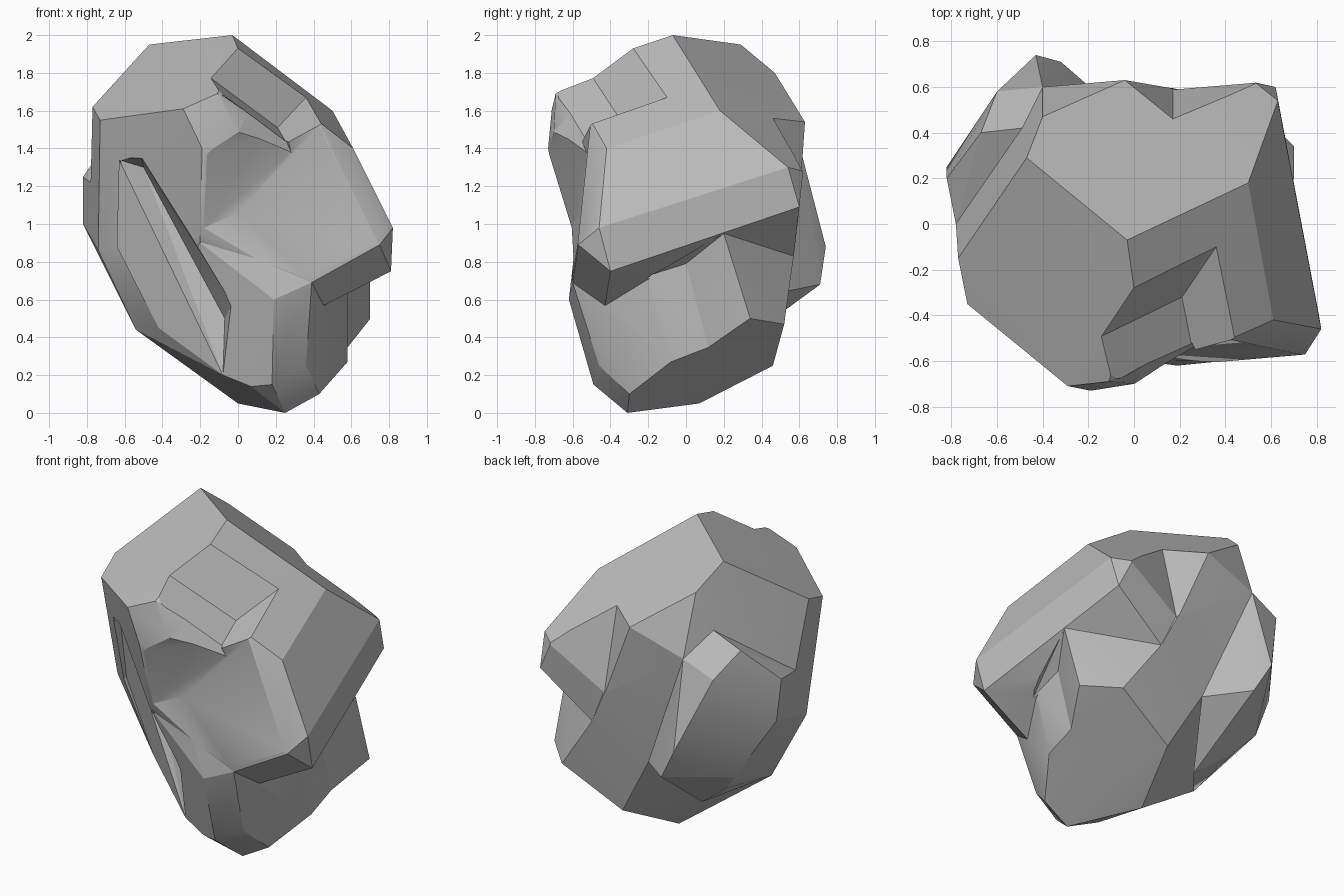
import bpy
import bmesh
import math
from mathutils import Vector

old = bpy.data.objects.get("Cube")
if old:
    bpy.data.objects.remove(old, do_unlink=True)

# One stone colour
stone = bpy.data.materials.new("stone_grey")
stone.use_nodes = True
colour = (.5, .5, .5, 1)
stone.diffuse_color = colour
stone.node_tree.nodes["Principled BSDF"].inputs["Base Color"].default_value = colour


def hull(name, points):
    """Make a faceted chunk that wraps tightly around the corner points."""
    bm = bmesh.new()
    for point in points:
        bm.verts.new(point)
    bmesh.ops.convex_hull(bm, input=bm.verts[:])
    loose = [v for v in bm.verts if not v.link_faces]
    bmesh.ops.delete(bm, geom=loose, context='VERTS')
    bmesh.ops.recalc_face_normals(bm, faces=bm.faces[:])
    mesh = bpy.data.meshes.new(name)
    bm.to_mesh(mesh)
    bm.free()
    mesh.materials.append(stone)
    obj = bpy.data.objects.new(name, mesh)
    bpy.context.scene.collection.objects.link(obj)
    return obj


def extruded(name, floor, direction):
    """Make a cutter whose floor follows the points and opens in one direction."""
    floor = [Vector(p) for p in floor]
    return hull(name, floor + [p + Vector(direction) for p in floor])


def combine(target, other, operation):
    """Apply one boolean step and remove the helper chunk."""
    other.hide_render = True
    step = target.modifiers.new("chisel", 'BOOLEAN')
    step.object = other
    step.operation = operation
    step.solver = 'EXACT'
    bpy.context.view_layer.objects.active = target
    bpy.ops.object.modifier_apply(modifier=step.name)
    bpy.data.objects.remove(other, do_unlink=True)


# Upper mass: sloped crown, left flank and the overhanging shelf
rock = hull("rock", [
    (-.03, -.07, 2), (-.47, .29, 1.95), (-.4, .47, 1.8), (-.04, .63, 1.54),
    (.53, .62, 1.28), (.63, .54, 1.3), (.5, .18, 1.6), (-.77, -.15, 1.62),
    (-.73, -.35, 1.55), (-.29, -.71, 1.61), (-.11, -.69, 1.69), (-.19, -.73, 1.4),
    (0, -.28, 1.93), (.36, -.1, 1.67), (0, -.7, 1.49),
    (.43, -.5, 1.54), (.61, -.42, 1.4), (.82, -.46, .98), (.75, -.57, .89),
    (.81, -.4, .75), (.62, .6, 1.09), (.44, -.43, .56), (.39, -.6, .69),
    (.27, .57, .83), (-.2, -.59, .94), (-.74, -.17, .86), (-.54, -.1, .44),
    (-.42, -.26, .45), (-.49, .42, 1.56), (-.78, 0, 1.22), (-.4, .6, 1.42),
])

# Lower mass: slanted underside and the front foot
foot = hull("foot", [
    (.25, -.31, 0), (.43, -.3, .1), (.58, -.08, .27),
    (.7, .34, .5), (.52, .52, .47), (.13, .46, .25), (0, .07, .05),
    (.7, .2, .95), (.57, -.22, .72), (.39, -.6, .69), (.19, -.62, .6),
    (-.01, -.57, 1.04), (.07, -.45, .14), (.18, -.49, .15), (.36, -.46, .25),
    (-.2, -.57, .9), (-.08, -.42, .2), (-.42, -.26, .45), (-.54, -.1, .44),
    (-.09, .51, .64), (.27, .57, .83),
])

# Flat slab that carries the back face from crown to underside
back_slab = hull("back_slab", [
    (-.4, .6, 1.42), (-.04, .63, 1.54), (.17, .595, 1.04), (.27, .57, .83),
    (.13, .46, .25), (-.09, .51, .64), (0, .1, 1.3), (0, .1, .3),
])

# Bulge on the back corner
bulge = hull("bulge", [
    (-.82, .2, 1.25), (-.82, .25, 1), (-.67, .4, 1.47), (-.6, .58, 1.33),
    (-.49, .42, 1.56), (-.4, .6, 1.42), (-.43, .74, .88), (-.32, .71, .68),
    (-.09, .51, .64), (-.53, .52, .74), (-.61, .38, .63), (-.27, .22, .32),
    (-.5, .3, .5), (-.54, -.1, .44), (-.74, -.17, .86), (-.78, 0, 1.22),
])

for chunk in (foot, back_slab, bulge):
    combine(rock, chunk, 'UNION')

# Stepped notch in the crown: a slanted block grown from its inner corner
corner = Vector((.21, -.32, 1.51))
along, outward, upward = (Vector(v) for v in (
    (-.35, -.17, .26), (.04, -.2, -.07), (.15, .22, .16)))
notch = hull("crown_notch", [
    corner + along * a + outward * b + upward * c
    for a in (0, 2) for b in (0, 2) for c in (0, 2.5)])

# Sloped step below the notch
step_cut = extruded("front_step", [
    (-.11, -.69, 1.7), (.25, -.52, 1.45), (.35, -.54, 1.23), (0, -.7, 1.49),
], (.15, -.5, .1))

# Shallow valley down the front
valley = hull("front_valley", [
    (.35, -.54, 1.23), (0, -.7, 1.485), (0, -.56, 1.06), (.19, -.62, .62),
    (.75, -.575, .88), (.43, -.505, 1.52), (-.19, -.74, 1.38), (-.2, -.61, .97),
    (.2, -1, 1.4), (.2, -1, .8),
])

# Recessed lower flank beside the groove
recess = extruded("flank_recess", [
    (-.63, -.31, 1.34), (-.08, -.42, .2), (-.64, -.22, .88), (-.42, -.26, .45),
], (.02, -.5, 0))

# Diagonal groove that undercuts the front block
groove = hull("front_groove", [
    (-.63, -.31, 1.34), (-.08, -.42, .2), (-.5, -.26, 1.3), (-.07, -.37, .5),
    (-.51, -.53, 1.36), (-.28, -.57, .93), (-.03, -.57, .58),
    (-.57, -.8, 1.3), (-.3, -.9, .6), (-.08, -.8, .2),
])

# Wedge-shaped chip at the back of the crown
chip = hull("back_chip", [
    (.17, .4, 1.8), (.17, .59, 1.04), (-.25, .78, 1.6), (.89, .72, 1.2),
])

# Hollow under the shelf on the side
side_hollow = hull("side_hollow", [
    (.58, 0, .79), (.58, .16, .19), (.58, -.22, .72), (.58, -.03, .1),
    (.7, .2, .95), (.7, .38, .35), (.85, .1, .8), (.85, .2, .2),
])

for cutter in (notch, step_cut, valley, recess, groove, chip, side_hollow):
    combine(rock, cutter, 'DIFFERENCE')

# Merge nearly flat facets and keep the breaks crisp
bm = bmesh.new()
bm.from_mesh(rock.data)
bmesh.ops.remove_doubles(bm, verts=bm.verts[:], dist=.004)
bmesh.ops.dissolve_limit(bm, angle_limit=math.radians(4),
                         verts=bm.verts[:], edges=bm.edges[:])
bmesh.ops.triangulate(bm, faces=[f for f in bm.faces if len(f.verts) > 4])
bm.to_mesh(rock.data)
bm.free()

bpy.ops.object.select_all(action='DESELECT')
rock.select_set(True)
bpy.context.view_layer.objects.active = rock
bpy.ops.object.shade_smooth_by_angle(angle=math.radians(20))
